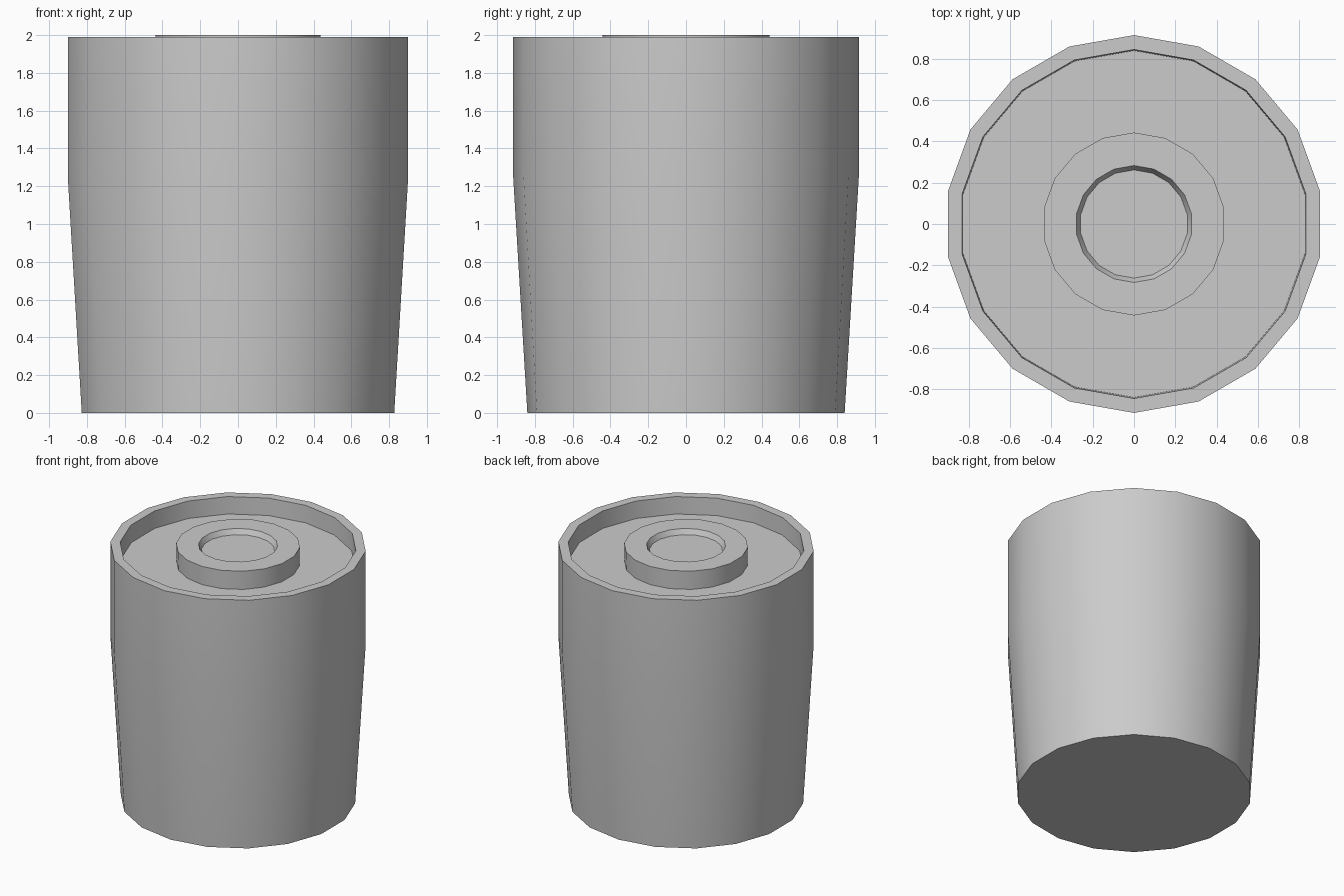
import bpy, bmesh, math

if "Cube" in bpy.data.objects:
    bpy.data.objects.remove(bpy.data.objects["Cube"])

SIDES = 18


def lathe(name, profile):
    """Revolve (radius, z) points about z; a radius of 0 closes with a flat cap."""
    bm = bmesh.new()
    rings = []
    for r, z in profile:
        ring = []
        for i in range(SIDES):
            a = math.pi / 2 + 2 * math.pi * i / SIDES
            ring.append(bm.verts.new((r * math.cos(a), r * math.sin(a), z)))
        rings.append(ring)
    for lo, hi in zip(rings, rings[1:]):
        for i in range(SIDES):
            j = (i + 1) % SIDES
            bm.faces.new((lo[i], lo[j], hi[j], hi[i]))
    return bm, rings, name


def finish(bm, name):
    me = bpy.data.meshes.new(name)
    bm.to_mesh(me)
    bm.free()
    ob = bpy.data.objects.new(name, me)
    bpy.context.collection.objects.link(ob)
    bpy.ops.object.select_all(action='DESELECT')
    ob.select_set(True)
    bpy.context.view_layer.objects.active = ob
    bpy.ops.object.shade_smooth_by_angle(angle=math.radians(30))
    return ob


# Tapered body with raised rim and recessed top, closed underneath
bm, rings, name = lathe("body", [(0.84, 0), (0.915, 1.25), (0.915, 1.99),
                                 (0.845, 1.99), (0.84, 1.855), (0.44, 1.855)])
bm.faces.new(list(reversed(rings[0])))
finish(bm, name)

# Raised centre boss with a shallow dished socket
bm, rings, name = lathe("centre_boss", [(0.44, 1.855), (0.443, 2.0),
                                        (0.283, 2.0), (0.262, 1.96)])
bm.faces.new(rings[-1])
finish(bm, name)
